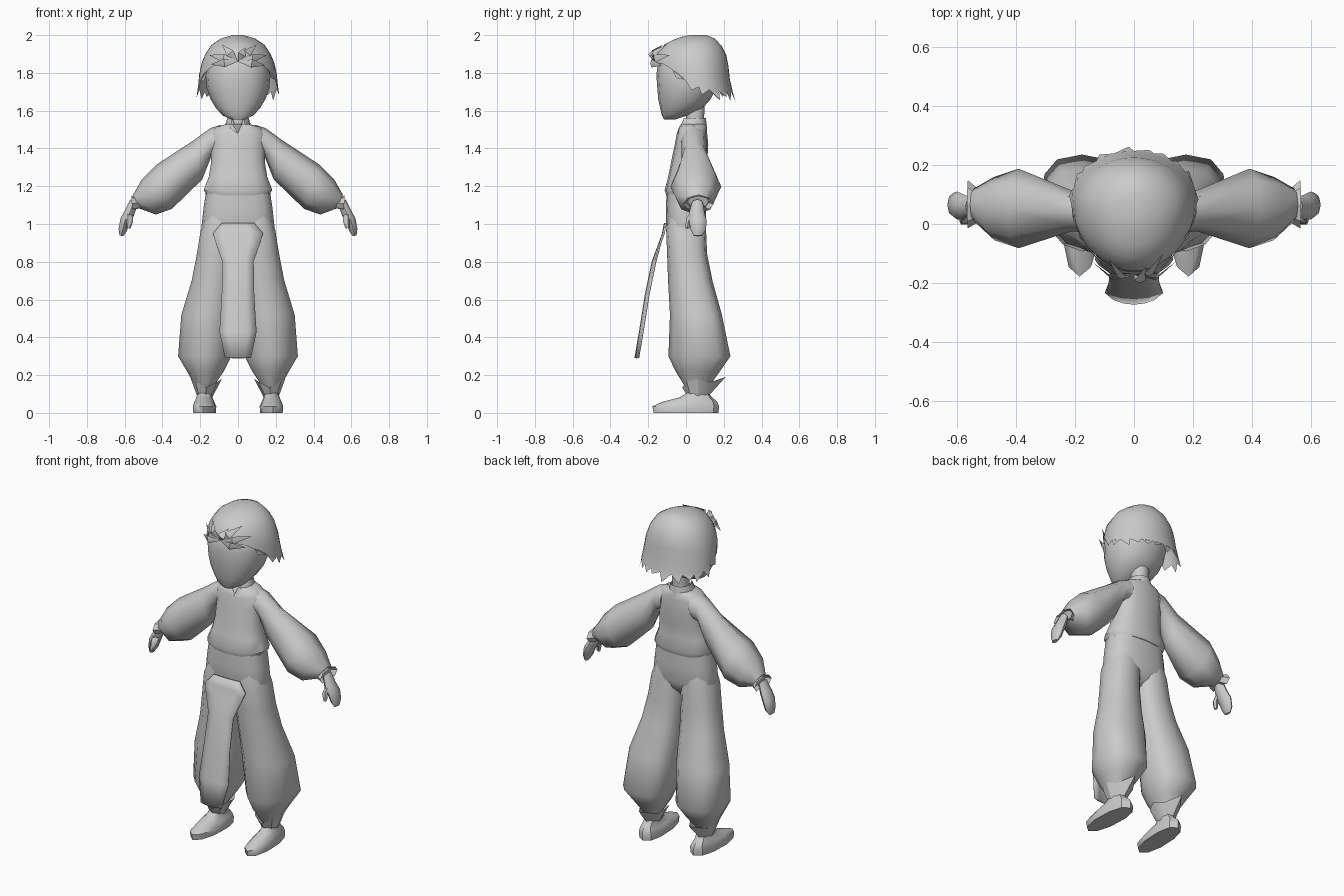
import bpy, bmesh, math, random
from mathutils import Vector

if "Cube" in bpy.data.objects:
    bpy.data.objects.remove(bpy.data.objects["Cube"])

random.seed(4)
GREY = bpy.data.materials.new("plain grey")
GREY.diffuse_color = (0.6, 0.6, 0.6, 1)
GREY.use_nodes = True
GREY.node_tree.nodes["Principled BSDF"].inputs["Base Color"].default_value = GREY.diffuse_color


def make(name, verts, faces, mirror=False, thick=0, angle=50):
    me = bpy.data.meshes.new(name)
    me.from_pydata([tuple(v) for v in verts], [], faces)
    bm = bmesh.new()
    bm.from_mesh(me)
    bmesh.ops.recalc_face_normals(bm, faces=bm.faces)
    bm.to_mesh(me)
    bm.free()
    ob = bpy.data.objects.new(name, me)
    bpy.context.collection.objects.link(ob)
    me.materials.append(GREY)
    bpy.ops.object.select_all(action='DESELECT')
    ob.select_set(True)
    bpy.context.view_layer.objects.active = ob
    bpy.ops.object.shade_smooth_by_angle(angle=math.radians(angle))
    if thick:
        m = ob.modifiers.new("thickness", 'SOLIDIFY')
        m.thickness = thick
        m.offset = 0
    if mirror:
        ob.modifiers.new("mirror", 'MIRROR')
    return ob


def unit(a, power=2.0):
    """Point on a rounded square; angle 0 faces -y."""
    f = lambda t: math.copysign(abs(t) ** (2 / power), t) if abs(t) > 1e-9 else 0.0
    return f(math.sin(a)), -f(math.cos(a))


def loft(name, rings, caps=(True, True), **kw):
    n = len(rings[0])
    faces = [(r * n + i, r * n + (i + 1) % n, (r + 1) * n + (i + 1) % n, (r + 1) * n + i)
             for r in range(len(rings) - 1) for i in range(n)]
    if caps[0]:
        faces.append(tuple(range(n)))
    if caps[1]:
        faces.append(tuple(range((len(rings) - 1) * n, len(rings) * n)))
    return make(name, [p for r in rings for p in r], faces, **kw)


def level(z, x0, x1, y0, y1, n=12, power=2.3, front=None):
    """Horizontal ring filling the given box; the front half may be rounder."""
    pts = []
    for i in range(n):
        a = 2 * math.pi * i / n
        pts.append(unit(a, front if front and math.cos(a) > .01 else power))
    return [Vector(((x0 + x1) / 2 + u * (x1 - x0) / 2, (y0 + y1) / 2 + v * (y1 - y0) / 2, z)) for u, v in pts]


def slanted(top, bottom, y0, y1, n=8, power=2.0):
    """Ring across a limb, between a top and a bottom point in the xz plane."""
    t, b = Vector((top[0], 0, top[1])), Vector((bottom[0], 0, bottom[1]))
    ring = []
    for i in range(n):
        u, v = unit(2 * math.pi * i / n, power)
        p = (t + b) / 2 - (t - b) / 2 * v
        ring.append(Vector((p.x, (y0 + y1) / 2 + u * (y1 - y0) / 2, p.z)))
    return ring


# head and face
loft("head", [level(z, -h, h, a, b, 16, 2.2) for z, h, a, b in [
    (1.552, .035, -.115, -.06), (1.575, .082, -.128, .01), (1.615, .118, -.137, .09), (1.66, .145, -.147, .13),
    (1.72, .166, -.152, .16), (1.79, .172, -.157, .18), (1.87, .155, -.145, .18), (1.94, .09, -.08, .13)]])

# hair cap: columns running from the crown down to a jagged hairline
PROFILE = [(2.0, .03, .02, .11), (1.985, .085, -.05, .15), (1.95, .14, -.115, .185), (1.89, .18, -.16, .215),
           (1.82, .203, -.165, .228), (1.74, .210, -.15, .233), (1.66, .222, -.15, .262), (1.5, .222, -.15, .265)]


def cap_point(a, z):
    for lo, hi in zip(PROFILE, PROFILE[1:]):
        if z >= hi[0]:
            break
    t = (z - lo[0]) / (hi[0] - lo[0])
    h, y0, y1 = (lo[k] + (hi[k] - lo[k]) * t for k in (1, 2, 3))
    u, v = unit(a)
    yc = y0 + (y1 - y0) * .56          # widest a little behind the middle
    taper = 1 - .08 * v * v if v < 0 else 1
    return Vector((u * h * taper, yc + v * (yc - y0 if v < 0 else y1 - yc), z))


def hairline(a):
    d = abs((math.degrees(a) + 180) % 360 - 180)
    table = [(0, 1.86), (40, 1.845), (62, 1.80), (80, 1.735), (120, 1.70), (180, 1.70)]
    for (d0, z0), (d1, z1) in zip(table, table[1:]):
        if d <= d1:
            return z0 + (z1 - z0) * (d - d0) / (d1 - d0), d


N, ROWS = 40, 6
loft("hair_cap", [[cap_point(a, 2.0 - (2.0 - hairline(a)[0]) * (r / ROWS) ** 1.5)
                   for a in (2 * math.pi * i / N for i in range(N))] for r in range(ROWS + 1)],
     caps=(True, False))

# broad pointed locks along the sides and back of the hairline
verts, faces = [], []
for i in range(20):
    a = 2 * math.pi * (i + .5) / 20
    z, d = hairline(a)
    if d < 55:
        continue
    half = math.pi / 20
    tip = cap_point(a + random.uniform(-.13, .13), z - random.uniform(.02, .055))
    k = len(verts)
    verts += [cap_point(a - half, hairline(a - half)[0]), cap_point(a + half, hairline(a + half)[0]), tip]
    faces.append((k, k + 1, k + 2))
make("hair_locks", verts, faces)

# fringe: leaf-shaped locks fanning out from the forehead
verts, faces = [], []
root = Vector((0, -.170, 1.86))
for x, y, z in [(-.145, -.125, 1.845), (-.155, -.085, 1.895), (-.085, -.12, 1.95), (.04, -.145, 1.935),
                (.10, -.10, 1.95), (.155, -.085, 1.895), (.145, -.125, 1.84)]:
    tip = Vector((x, y, z))
    side = (tip - root).cross(Vector((0, -1, 0))).normalized() * .022
    mid = root.lerp(tip, .5) + Vector((0, -.034, 0))
    k = len(verts)
    verts += [root, mid + side, tip, mid - side, mid + Vector((0, -.008, 0))]
    faces += [(k, k + 1, k + 4), (k + 1, k + 2, k + 4), (k + 2, k + 3, k + 4), (k + 3, k, k + 4)]
make("fringe", verts, faces, angle=40)

# neck and small stand-up collar, notched at the throat
loft("neck", [level(z, -h, h, a, b, 10) for z, h, a, b in [
    (1.45, .055, -.01, .10), (1.55, .047, 0, .095), (1.64, .05, 0, .10)]])
collar = [level(z, -h, h, a, b, 12) for z, h, a, b in [(1.505, .075, -.045, .112), (1.56, .056, -.018, .105)]]
collar[1][0].z -= .07
collar[0][0].z -= .03
loft("collar", collar, caps=(False, False))

# shirt body with a flared hem, dipping at the throat
shirt = [level(z, -h, h, a, b, 14, 2.5) for z, h, a, b in [
    (1.15, .165, -.105, .11), (1.18, .185, -.113, .12), (1.25, .158, -.094, .108), (1.33, .145, -.078, .112),
    (1.42, .145, -.06, .118), (1.48, .15, -.048, .112), (1.515, .115, -.042, .11), (1.53, .06, -.03, .105)]]
shirt[-1][0].z -= .05
shirt[-2][0].z -= .04
loft("shirt", shirt)

# ballooning sleeves
loft("sleeve", [slanted(*s) for s in [
    ((.09, 1.525), (.10, 1.37), -.03, .112), ((.145, 1.508), (.14, 1.36), -.025, .11),
    ((.24, 1.44), (.19, 1.235), -.025, .115), ((.43, 1.315), (.35, 1.08), -.082, .187),
    ((.51, 1.235), (.435, 1.05), -.055, .16), ((.555, 1.155), (.53, 1.085), .01, .12)]], mirror=True)

# flared sleeve cuffs with an upright point
cuff = [slanted((.52, 1.145), (.49, 1.085), .02, .10), slanted((.565, 1.15), (.56, 1.065), -.015, .148)]
cuff[1][4] += Vector((-.005, 0, .03))
loft("sleeve_cuff", cuff, caps=(False, False), mirror=True, angle=25)

# hands with a thumb in front
loft("hand", [slanted(*s) for s in [
    ((.57, 1.13), (.535, 1.09), .03, .09), ((.60, 1.07), (.555, 1.035), .015, .10),
    ((.622, 1.03), (.575, 1.00), .015, .11), ((.632, .975), (.59, .96), .025, .105),
    ((.628, .94), (.608, .935), .04, .085)]], mirror=True)
loft("thumb", [slanted(*s, n=6) for s in [
    ((.595, 1.065), (.555, 1.045), .02, .06), ((.59, 1.03), (.555, 1.015), -.003, .035),
    ((.59, .98), (.57, .975), -.004, .018)]], mirror=True)

# trousers: hips blending into two ballooning legs
loft("hips", [level(z, -h, h, a, b, 16, 2.6) for z, h, a, b in [
    (1.17, .17, -.103, .105), (1.08, .183, -.106, .107), (.98, .194, -.104, .106), (.93, .185, -.085, .088),
    (.89, .10, -.05, .05)]])
loft("trouser_leg", [level(z, x0, x1, a, b, 12, p, f) for z, x0, x1, a, b, p, f in [
    (1.06, .012, .165, -.09, .09, 2.6, 2.6), (.97, -.003, .197, -.105, .106, 2.6, 2.5),
    (.84, .002, .218, -.10, .112, 2.6, 2.2), (.70, .008, .245, -.095, .14, 2.6, 2.0),
    (.52, .015, .30, -.085, .19, 2.7, 1.9), (.30, .035, .317, -.093, .235, 2.7, 1.8),
    (.22, .075, .27, -.055, .18, 2.5, 1.9), (.13, .135, .22, .0, .115, 2.2, 2.0)]], mirror=True)

# front apron panel, bowed forward along its middle
verts, faces = [], []
for z, y, h in [(1.005, -.112, .085), (.95, -.122, .132), (.90, -.14, .118), (.80, -.177, .082), (.62, -.214, .085),
                (.43, -.244, .097), (.29, -.268, .068)]:
    for t in (-1, -.5, 0, .5, 1):
        verts.append((t * h, y + .015 * t * t * (1.0 if z < .9 else .3), z))
for r in range(6):
    for c in range(4):
        k = r * 5 + c
        faces.append((k, k + 1, k + 6, k + 5))
make("apron", verts, faces, thick=.01)

# boot tops: flared, with points at the back and sides
top = level(.155, .085, .25, -.02, .145, 8, 2)
for i, lift in enumerate((-.02, .01, .025, .005, .035, .005, .025, .01)):
    top[i].z += lift
top[4].y = .21
loft("boot_top", [level(.085, .135, .215, .01, .115, 8, 2), top], caps=(False, False), mirror=True, angle=30)

# shoes: sole outline, instep, ankle, turned slightly outward
shoe = [level(z, x0, x1, a, b, 10, 2.5, 2.1) for z, x0, x1, a, b in [
    (0, .115, .235, -.172, .172), (.035, .113, .238, -.178, .175), (.06, .125, .23, -.12, .165),
    (.08, .135, .222, -.04, .14), (.105, .135, .215, .005, .12), (.15, .14, .215, .01, .115)]]
for ring in shoe:
    for p in ring:
        p.x -= .04 * (p.y - .05)
loft("shoe", shoe, mirror=True, angle=40)
